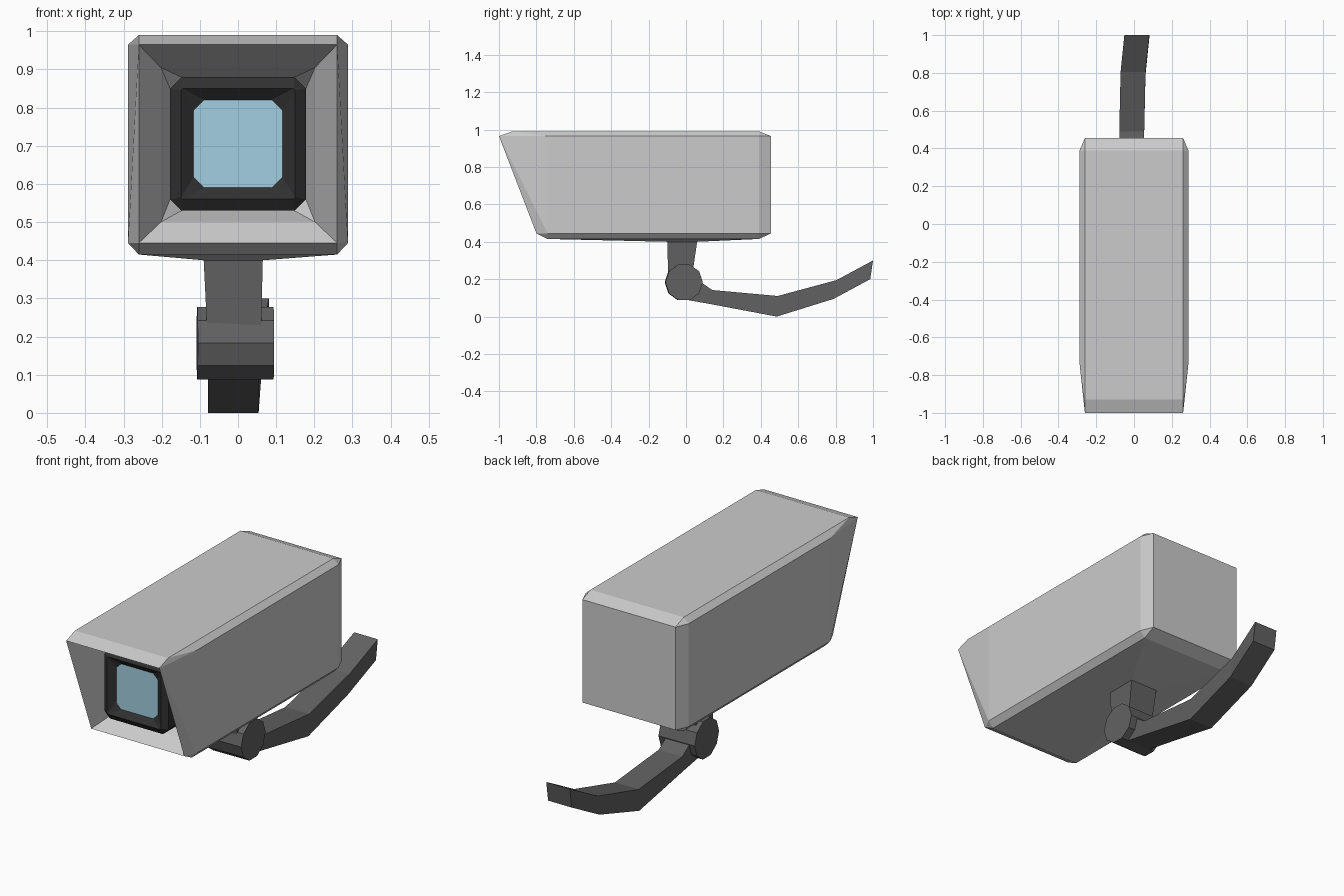
import bpy, bmesh, math
from mathutils import Matrix

if "Cube" in bpy.data.objects:
    bpy.data.objects.remove(bpy.data.objects["Cube"])


def material(name, r, g, b):
    m = bpy.data.materials.new(name)
    m.diffuse_color = (r, g, b, 1)
    m.use_nodes = True
    m.node_tree.nodes["Principled BSDF"].inputs["Base Color"].default_value = m.diffuse_color
    return m


DARK = material("dark_grey", 0.12, 0.12, 0.12)
BLACK = material("black", 0.03, 0.03, 0.03)
GLASS = material("glass_blue", 0.36, 0.62, 0.75)


def finish(bm, name, mat=None):
    bmesh.ops.remove_doubles(bm, verts=bm.verts[:], dist=1e-4)
    bmesh.ops.recalc_face_normals(bm, faces=bm.faces[:])
    me = bpy.data.meshes.new(name)
    bm.to_mesh(me)
    bm.free()
    ob = bpy.data.objects.new(name, me)
    bpy.context.collection.objects.link(ob)
    if mat:
        me.materials.append(mat)
    return ob


def loft(bm, rings, cap_start=False, cap_end=False):
    vs = [[bm.verts.new(p) for p in ring] for ring in rings]
    n = len(vs[0])
    for a, b in zip(vs, vs[1:]):
        for i in range(n):
            j = (i + 1) % n
            bm.faces.new((a[i], a[j], b[j], b[i]))
    if cap_start:
        bm.faces.new(vs[0])
    if cap_end:
        bm.faces.new(vs[-1])


def octagon(hx, z0, z1, c, y0, y1=None):
    """Rectangle with cut corners facing the front; y runs from y0 (bottom) to y1 (top)."""
    y1 = y0 if y1 is None else y1
    pts = [(-hx + c, z0), (hx - c, z0), (hx, z0 + c), (hx, z1 - c),
           (hx - c, z1), (-hx + c, z1), (-hx, z1 - c), (-hx, z0 + c)]
    return [(x, y0 + (y1 - y0) * (z - z0) / (z1 - z0), z) for x, z in pts]


def rect(x0, x1, y0, y1, z):
    return [(x0, y0, z), (x1, y0, z), (x1, y1, z), (x0, y1, z)]


# Housing: chamfered box with a slanted front and a shallow point at the post
bm = bmesh.new()
for s in (-1, 1):
    for p in ((0.26, -1, 0.965), (0.26, -0.8, 0.445),
              (0.288, -0.74, 0.965), (0.288, -0.74, 0.445),
              (0.26, -0.93, 0.99), (0.26, -0.74, 0.415),
              (0.26, 0.455, 0.965), (0.26, 0.455, 0.445),
              (0.288, 0.39, 0.965), (0.288, 0.39, 0.445),
              (0.26, 0.39, 0.99), (0.26, 0.39, 0.415)):
        bm.verts.new((s * p[0], p[1], p[2]))
for p in rect(-0.09, 0.065, -0.1, 0.06, 0.4):
    bm.verts.new(p)
bmesh.ops.convex_hull(bm, input=bm.verts[:])
bmesh.ops.dissolve_limit(bm, angle_limit=0.005, verts=bm.verts[:], edges=bm.edges[:])


# Open the front, then sink the tapered recess
def on_front(v):
    return abs(v.co.y + 1 - (0.965 - v.co.z) * 0.2 / 0.52) < 1e-3 and 0.44 < v.co.z < 0.97


front = [f for f in bm.faces if all(on_front(v) for v in f.verts)]
bmesh.ops.delete(bm, geom=front, context='FACES')
loft(bm, [octagon(0.26, 0.445, 0.965, 0, -0.8, -1),
          octagon(0.202, 0.5, 0.905, 0, -0.74, -0.8),
          octagon(0.178, 0.53, 0.88, 0.03, -0.66)])
finish(bm, "housing")

# Lens frame and glass
bm = bmesh.new()
loft(bm, [octagon(0.178, 0.53, 0.88, 0.03, -0.66),
          octagon(0.178, 0.53, 0.88, 0.03, -0.81),
          octagon(0.15, 0.56, 0.85, 0.005, -0.83),
          octagon(0.116, 0.59, 0.82, 0.028, -0.805)], cap_start=True)
finish(bm, "lens_frame", BLACK)
bm = bmesh.new()
bm.faces.new([bm.verts.new(p) for p in octagon(0.116, 0.59, 0.82, 0.028, -0.805)])
ob = finish(bm, "lens_glass", GLASS)
if ob.data.polygons[0].normal.y > 0:
    ob.data.flip_normals()

# Post under the housing
bm = bmesh.new()
loft(bm, [rect(-0.09, 0.065, -0.1, 0.06, 0.402),
          rect(-0.08, 0.06, -0.095, 0.03, 0.2)], True, True)
finish(bm, "mount_post", DARK)

# Pivot joint: short cylinder across the post
bm = bmesh.new()
bmesh.ops.create_cone(bm, cap_ends=True, segments=10, radius1=0.1, radius2=0.1, depth=0.2,
                      matrix=Matrix.Translation((-0.007, -0.012, 0.183))
                      @ Matrix.Rotation(math.radians(1), 4, 'Z')
                      @ Matrix.Rotation(math.radians(90), 4, 'Y'))
finish(bm, "pivot_joint", DARK)

# Curved arm: (centre x, top y, top z, bottom y, bottom z) per section
sections = [(-0.012, 0.0, 0.24, 0.0, 0.09), (-0.012, 0.14, 0.142, 0.13, 0.067),
            (-0.012, 0.49, 0.11, 0.485, 0.0), (-0.005, 0.805, 0.195, 0.79, 0.095),
            (0.015, 1.0, 0.3, 0.985, 0.2)]
bm = bmesh.new()
loft(bm, [[(x - 0.066, yt, zt), (x + 0.066, yt, zt), (x + 0.066, yb, zb), (x - 0.066, yb, zb)]
          for x, yt, zt, yb, zb in sections], True, True)
finish(bm, "wall_arm", DARK)
